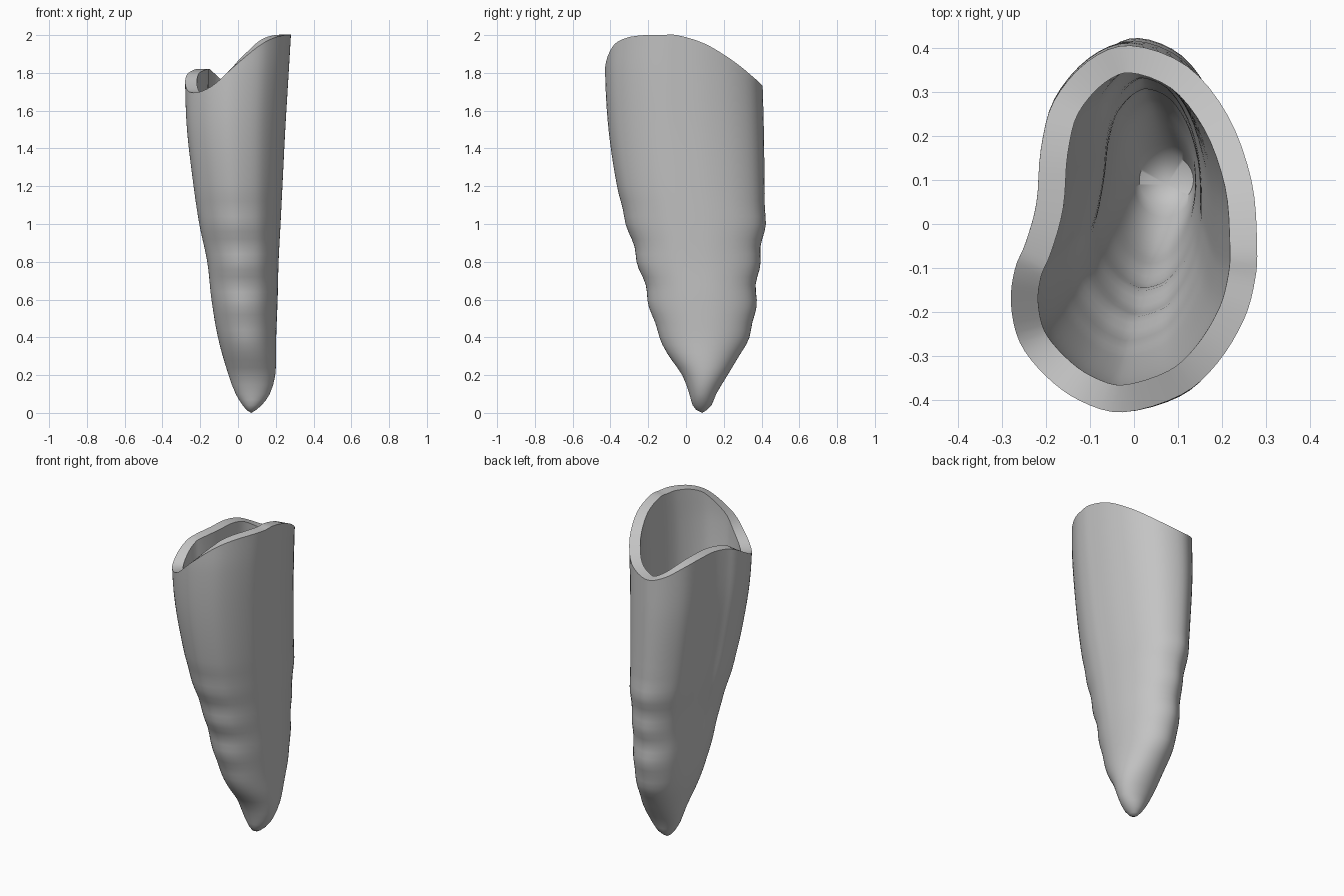
import bpy, bmesh, math
from mathutils import Vector

cube = bpy.data.objects.get("Cube")
if cube:
    bpy.data.objects.remove(cube)

# Rim outline, counter-clockwise: x, y, height
RIM = [(.28, -.05, 2), (.27, .1, 1.955), (.22, .25, 1.865), (.13, .36, 1.775),
       (0, .405, 1.73), (-.1, .37, 1.75), (-.18, .28, 1.8), (-.21, .17, 1.82),
       (-.22, .05, 1.82), (-.245, -.04, 1.81), (-.27, -.1, 1.79), (-.28, -.18, 1.745),
       (-.26, -.27, 1.7), (-.2, -.345, 1.7), (-.12, -.4, 1.74), (-.02, -.425, 1.83),
       (.11, -.39, 1.94), (.19, -.32, 1.985), (.25, -.22, 2), (.275, -.13, 2)]
# Extents of the body by height: (height, low, high)
WIDTH = [(.015, .045, .095), (.04, .025, .125), (.1, -.012, .168), (.2, -.05, .197), (.4, -.11, .202),
         (.6, -.145, .21), (.8, -.165, .215), (1, -.205, .225), (1.2, -.235, .235),
         (1.5, -.27, .25), (1.75, -.28, .265), (2, -.28, .28)]
DEPTH = [(.015, .055, .11), (.04, .035, .135), (.1, .018, .16), (.2, -.02, .22), (.3, -.09, .28),
         (.4, -.14, .335), (.5, -.175, .36), (.6, -.2, .37), (.8, -.255, .388),
         (1, -.315, .418), (1.2, -.365, .416), (1.5, -.41, .412), (1.8, -.428, .404), (2, -.42, .4)]
TIP = Vector((.07, .085, 0))
WALL, FLOOR, SUB = .062, .2, 4


def extent(table, z):
    """Smoothly interpolated low and high values at a height."""
    z = min(max(z, table[0][0]), table[-1][0])
    k = next(i for i in range(len(table) - 1) if z <= table[i + 1][0])
    a, b = table[k], table[k + 1]

    def slope(i, c):
        p, q = table[max(i - 1, 0)], table[min(i + 1, len(table) - 1)]
        return (q[c] - p[c]) / (q[0] - p[0])
    h = b[0] - a[0]
    t = (z - a[0]) / h
    return [a[c] + (b[c] - a[c]) * t * t * (3 - 2 * t)
            + h * t * (1 - t) * ((1 - t) * slope(k, c) - t * slope(k + 1, c)) for c in (1, 2)]


def closed_curve(points, sub):
    """Catmull-Rom resampling of a closed loop."""
    pts, n, out = [Vector(p) for p in points], len(points), []
    for i in range(n):
        a, b, c, d = (pts[(i + j) % n] for j in (-1, 0, 1, 2))
        for s in range(sub):
            t = s / sub
            out.append((b * 2 + (c - a) * t + (a * 2 - b * 5 + c * 4 - d) * t * t
                        + (b * 3 - a - c * 3 + d) * t ** 3) / 2)
    return out


outline = closed_curve(RIM, SUB)
N = len(outline)


def ring(level, inset=0):
    """One loop of the wall; upper levels tilt to follow the slanted rim."""
    pts = []
    for p in outline:
        z = level if level < 1.2 else 1.2 + (level - 1.2) / .8 * (p.z - 1.2)
        u, v = p.x / .28, (p.y + .01) / .415
        a = math.atan2(v, u)
        f = min(max((z - .15) / .9, 0), 1)
        f = f * f * (3 - 2 * f)
        u, v = (u * f + math.cos(a) * (1 - f)), (v * f + math.sin(a) * (1 - f))
        (x0, x1), (y0, y1) = extent(WIDTH, z), extent(DEPTH, z)
        x = (x0 + x1) / 2 + u * (x1 - x0) / 2
        y = (y0 + y1) / 2 + v * (y1 - y0) / 2
        # growth ripples on the narrow front and back
        if .25 < z < 1.2:
            fade = math.sin(math.pi * (z - .25) / .95)
            y += .008 * fade * v * abs(v) * math.cos(math.tau * (z - .57) / .215)
        pts.append(Vector((x, y, z)))
    if not inset:
        return pts
    moved = []
    for i, p in enumerate(pts):
        t = pts[(i + 1) % N] - pts[i - 1]
        moved.append(p + Vector((-t.y, t.x, 0)).normalized() * inset)
    return moved


bm = bmesh.new()


def add_loop(points):
    return [bm.verts.new(p) for p in points]


def bridge(a, b):
    for i in range(N):
        j = (i + 1) % N
        bm.faces.new((a[i], a[j], b[j], b[i]))


# Outer wall up, over the rim, and down the cavity
up = [.015, .04, .07, .1, .15] + [.2 + .04 * i for i in range(46)]
loops = [add_loop(ring(z)) for z in up]
loops += [add_loop(ring(z, WALL)) for z in reversed(up) if z >= FLOOR]
for a, b in zip(loops, loops[1:]):
    bridge(a, b)

# Closed tip and cavity floor
tip = bm.verts.new(TIP)
floor = bm.verts.new((.075, .09, FLOOR - .03))
for i in range(N):
    j = (i + 1) % N
    bm.faces.new((tip, loops[0][j], loops[0][i]))
    bm.faces.new((floor, loops[-1][i], loops[-1][j]))
bmesh.ops.recalc_face_normals(bm, faces=bm.faces[:])

mesh = bpy.data.meshes.new("hollow_tooth")
bm.to_mesh(mesh)
bm.free()
tooth = bpy.data.objects.new("hollow_tooth", mesh)
bpy.context.collection.objects.link(tooth)

# Single grey material
grey = bpy.data.materials.new("plain_grey")
grey.use_nodes = True
grey.diffuse_color = (.55, .55, .55, 1)
grey.node_tree.nodes["Principled BSDF"].inputs["Base Color"].default_value = (.55, .55, .55, 1)
mesh.materials.append(grey)

bpy.ops.object.select_all(action='DESELECT')
tooth.select_set(True)
bpy.context.view_layer.objects.active = tooth
bpy.ops.object.shade_smooth_by_angle(angle=math.radians(45))
